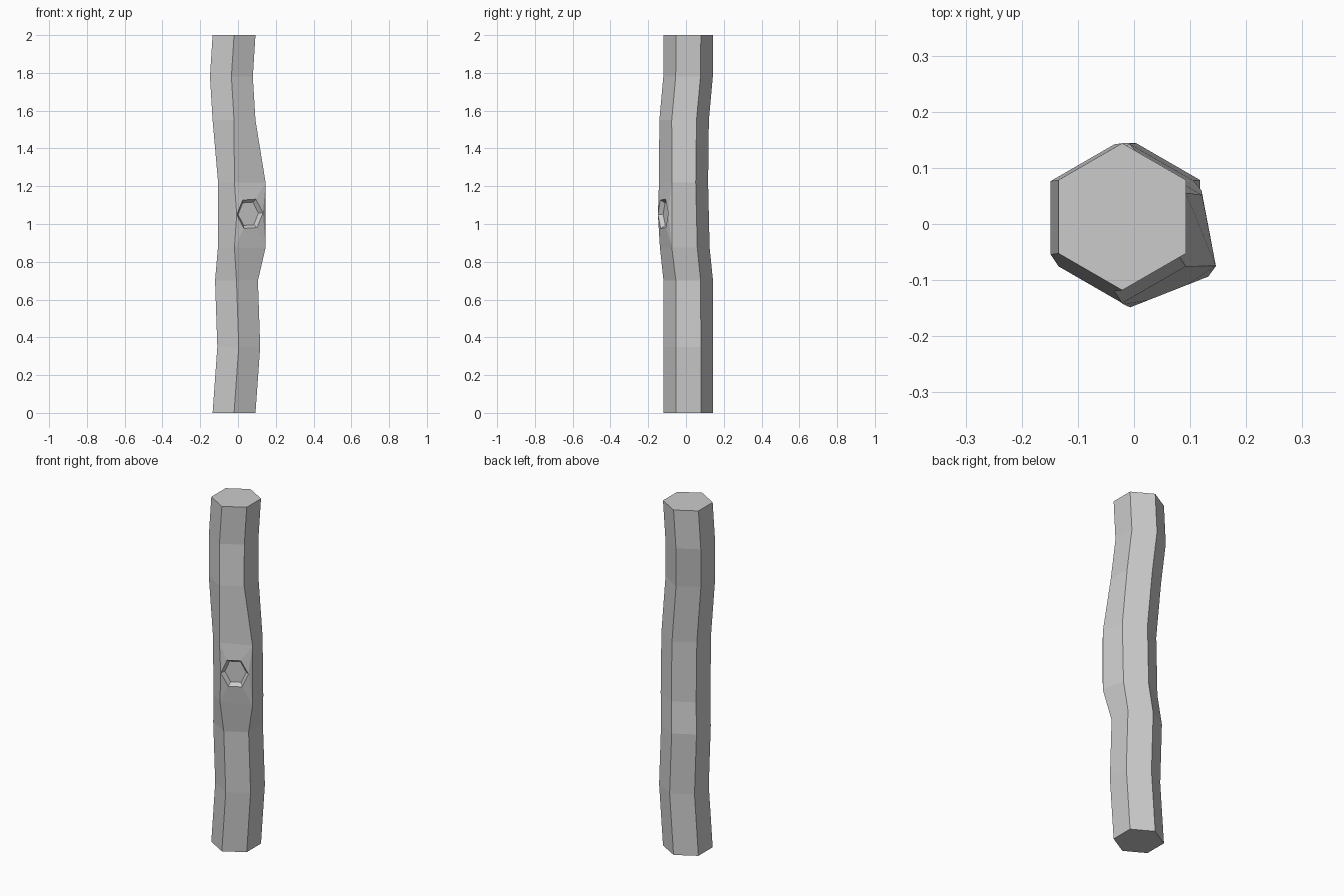
import bpy, bmesh, math
from mathutils import Vector

if "Cube" in bpy.data.objects:
    bpy.data.objects.remove(bpy.data.objects["Cube"])

R = 0.131
# trunk centre line: x, y, z of each hexagonal ring
RINGS = [(-0.021, 0.013, 0), (0.004, 0.013, 0.35), (-0.008, 0.012, 0.7),
         (0.007, -0.006, 0.875), (0.008, -0.014, 1.22), (-0.021, -0.010, 1.55),
         (-0.035, 0.011, 1.78), (-0.021, 0.013, 2)]

bm = bmesh.new()
rings = []
for x, y, z in RINGS:
    ring = []
    for k in range(6):  # 0 = front point, 1 = front right, counter-clockwise
        a = math.radians(-90 + 60 * k)
        ring.append(bm.verts.new((x + R * math.cos(a), y + R * math.sin(a), z)))
    rings.append(ring)

# bulge around the knot
for i, y in ((3, -0.138), (4, -0.143)):
    rings[i][0].co.x, rings[i][0].co.y = -0.019, y
    rings[i][1].co.x, rings[i][1].co.y = 0.146, -0.075

# trunk sides, leaving the knot panel open
for i in range(len(rings) - 1):
    for k in range(6):
        if (i, k) == (3, 0):
            continue
        n = (k + 1) % 6
        bm.faces.new((rings[i][k], rings[i][n], rings[i + 1][n], rings[i + 1][k]))
bm.faces.new(rings[0][::-1])
bm.faces.new(rings[-1])

# knot: raised hexagonal rim with a sunken floor
bl, br = rings[3][0], rings[3][1]
tl, tr = rings[4][0], rings[4][1]
u = Vector((0.165, 0.065, 0)).normalized()
nrm = Vector((u.y, -u.x, 0))
up = Vector((0, 0, 1))
mid = Vector((0.058, -0.109, 1.054))


def hexagon(ru, rv, offset):
    out = []
    for k in range(6):
        a = math.radians(3 + 60 * k)
        out.append(bm.verts.new(mid + u * ru * math.cos(a) + up * rv * math.sin(a) + nrm * offset))
    return out


rim = hexagon(0.075, 0.087, 0.013)
floor = hexagon(0.058, 0.069, -0.010)
h = rim
for f in ((tl, h[2], h[1], tr), (tl, h[3], h[2]), (tl, bl, h[3]), (bl, h[4], h[3]),
          (bl, br, h[5], h[4]), (br, h[0], h[5]), (br, tr, h[0]), (tr, h[1], h[0])):
    bm.faces.new(f)
for k in range(6):
    n = (k + 1) % 6
    bm.faces.new((rim[k], rim[n], floor[n], floor[k]))
bm.faces.new(floor)

bmesh.ops.recalc_face_normals(bm, faces=bm.faces)
mesh = bpy.data.meshes.new("log")
bm.to_mesh(mesh)
bm.free()
bpy.context.collection.objects.link(bpy.data.objects.new("log", mesh))
